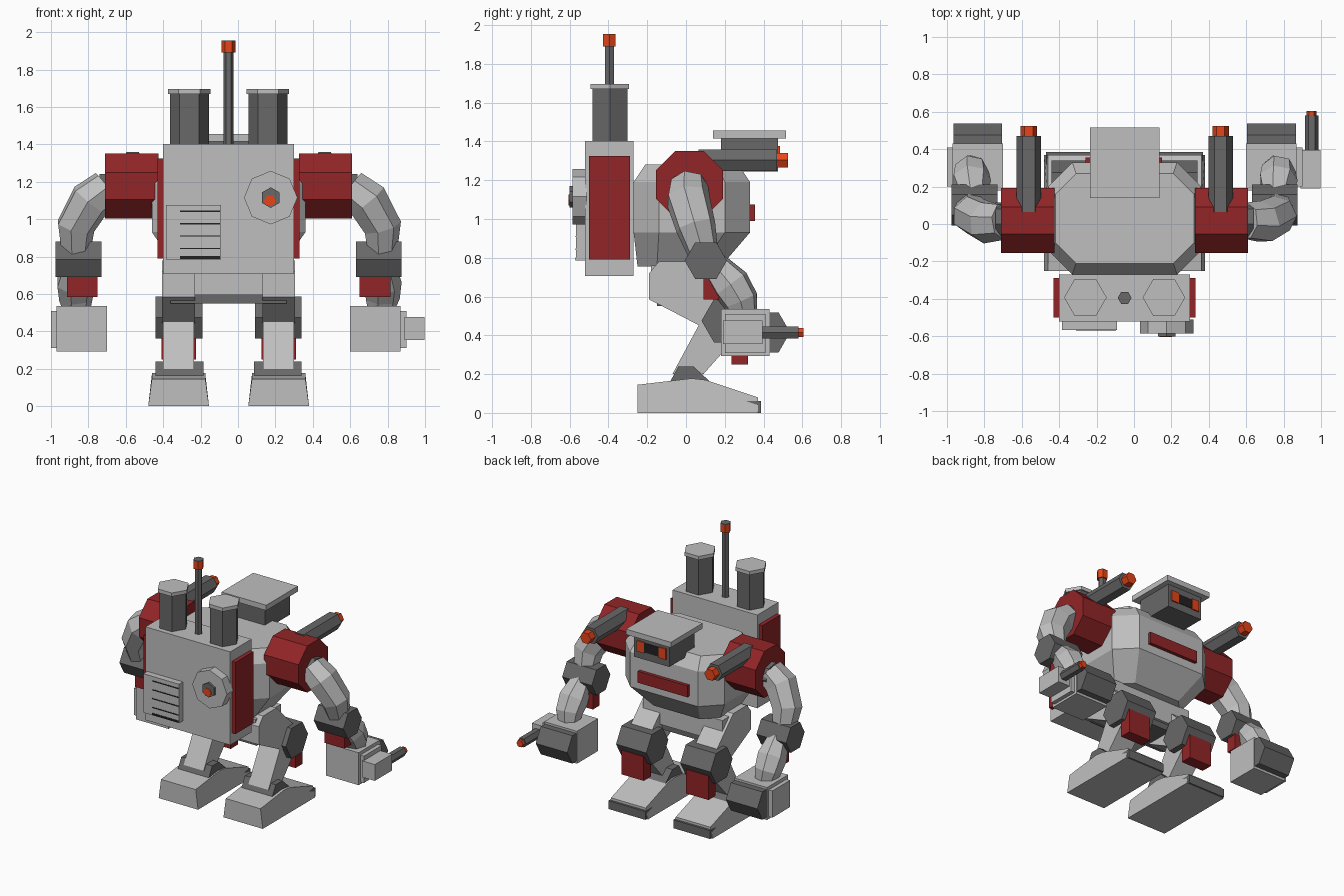
import bpy
import bmesh
from math import sin, cos, pi
from mathutils import Vector

cube = bpy.data.objects.get("Cube")
if cube:
    bpy.data.objects.remove(cube, do_unlink=True)

MID = -0.05  # symmetry axis of the body


def material(name, rgb):
    m = bpy.data.materials.new(name)
    m.use_nodes = True
    m.diffuse_color = (*rgb, 1)
    m.node_tree.nodes["Principled BSDF"].inputs["Base Color"].default_value = (*rgb, 1)
    return m


LIGHT = material("light grey", (0.52, 0.52, 0.52))
DARK = material("dark grey", (0.14, 0.14, 0.14))
RED = material("dark red", (0.29, 0.018, 0.02))
ORANGE = material("orange red", (0.8, 0.06, 0.01))
BLACK = material("black", (0.015, 0.015, 0.015))


def loft(name, rings, mat):
    """Skin equal-length rings of points and cap both ends."""
    bm = bmesh.new()
    loops = [[bm.verts.new(p) for p in ring] for ring in rings]
    for a, b in zip(loops, loops[1:]):
        for i in range(len(a)):
            j = (i + 1) % len(a)
            bm.faces.new((a[i], a[j], b[j], b[i]))
    bm.faces.new(loops[0])
    bm.faces.new(loops[-1])
    bmesh.ops.recalc_face_normals(bm, faces=bm.faces)
    mesh = bpy.data.meshes.new(name)
    bm.to_mesh(mesh)
    bm.free()
    mesh.materials.append(mat)
    obj = bpy.data.objects.new(name, mesh)
    bpy.context.collection.objects.link(obj)
    return obj


def box(name, x, y, z, mat):
    x, y, z = sorted(x), sorted(y), sorted(z)
    return loft(name, [[(x[0], y[0], h), (x[1], y[0], h), (x[1], y[1], h), (x[0], y[1], h)]
                       for h in z], mat)


def prism(name, axis, span, centre, r, sides, mat, turn=0.0):
    """Regular prism along an axis; centre holds the other two coordinates."""
    rings = []
    for t in span:
        ring = []
        for i in range(sides):
            a = 2 * pi * i / sides + turn
            p = [centre[0] + r * cos(a), centre[1] + r * sin(a)]
            p.insert("xyz".index(axis), t)
            ring.append(p)
        rings.append(ring)
    return loft(name, rings, mat)


def profile(name, x, pts, mat):
    """Side outline in y and z, extruded across x."""
    return loft(name, [[(t, *p) for p in pts] for t in x], mat)


def limb(name, stations, mat, sides=7):
    """Faceted limb through (point, radius) stations."""
    pts = [Vector(p) for p, r in stations]
    rings = []
    for i, (p, r) in enumerate(stations):
        d = (pts[min(i + 1, len(pts) - 1)] - pts[max(i - 1, 0)]).normalized()
        u = d.cross(Vector((0, 1, 0.3))).normalized()
        v = d.cross(u)
        rings.append([pts[i] + r * (u * cos(2 * pi * k / sides) + v * sin(2 * pi * k / sides))
                      for k in range(sides)])
    return loft(name, rings, mat)


def chamfered(z, hx, y0, y1, c):
    half = [(hx, y0 + c), (hx, y1 - c), (hx - c, y1)]
    right = [(hx - c, y0)] + half
    return [(MID + x, y, z) for x, y in right] + [(MID - x, y, z) for x, y in reversed(right)]


# Torso, chest panel and pelvis
loft("torso", [chamfered(0.755, 0.29, -0.25, 0.18, 0.1),
               chamfered(0.93, 0.41, -0.27, 0.33, 0.13),
               chamfered(1.19, 0.41, -0.27, 0.33, 0.13),
               chamfered(1.28, 0.37, -0.21, 0.27, 0.11)], LIGHT)
box("chest_panel", (-0.26, 0.15), (0.3, 0.355), (0.99, 1.075), RED)
box("pelvis", (-0.385, 0.27), (-0.18, 0.12), (0.595, 0.76), LIGHT)
box("pelvis_base", (-0.36, 0.26), (-0.15, 0.1), (0.55, 0.6), DARK)

# Head with roof slab, visor and eyes
box("head", (MID - 0.145, MID + 0.145), (0.18, 0.475), (1.245, 1.42), DARK)
box("head_roof", (MID - 0.185, MID + 0.185), (0.14, 0.515), (1.415, 1.455), LIGHT)
box("visor", (MID - 0.1, MID + 0.1), (0.475, 0.479), (1.3, 1.37), BLACK)

# Backpack with vent, hatch, chimneys and antenna
box("backpack", (-0.4, 0.3), (-0.52, -0.27), (0.707, 1.403), LIGHT)
box("vent", (-0.385, -0.09), (-0.567, -0.51), (0.785, 1.075), LIGHT)
for i in range(4):
    z = 0.84 + 0.066 * i
    box("vent_slot", (-0.31, -0.095), (-0.57, -0.566), (z, z + 0.007), BLACK)
box("vent_gap", (-0.31, -0.095), (-0.57, -0.566), (0.787, 0.802), BLACK)
prism("hatch", "y", (-0.585, -0.51), (0.175, 1.115), 0.143, 8, LIGHT)
prism("hatch_knob", "y", (-0.602, -0.58), (0.175, 1.115), 0.055, 6, DARK, pi / 6)
prism("hatch_lamp", "y", (-0.605, -0.6), (0.17, 1.098), 0.033, 6, ORANGE)
prism("antenna", "z", (1.4, 1.9), (MID, -0.395), 0.027, 6, DARK)
prism("antenna_tip", "z", (1.89, 1.95), (MID, -0.395), 0.037, 6, ORANGE)
prism("antenna_cap", "z", (1.95, 1.955), (MID, -0.395), 0.037, 6, DARK)

FOOT = [(-0.25, 0), (-0.25, 0.145), (0.03, 0.178), (0.1, 0.17), (0.37, 0.08), (0.37, 0)]
THIGH = [(-0.19, 0.72), (-0.14, 0.78), (0.02, 0.78), (0.25, 0.55), (0.2, 0.43),
         (0.07, 0.45), (-0.19, 0.585)]
SHIN = [(0.07, 0.46), (-0.07, 0.2), (0.09, 0.2), (0.25, 0.38), (0.23, 0.46)]
ANKLE = [(-0.08, 0.165), (-0.04, 0.238), (0.04, 0.238), (0.12, 0.165)]

for s, side in ((1, "left"), (-1, "right")):
    def across(a, b):
        return (MID + s * a, MID + s * b)

    def at(x, y, z):
        return (MID + s * x, y, z)

    box(side + "_eye", across(0.06, 0.12), (0.47, 0.484), (1.295, 1.375), ORANGE)
    box(side + "_backpack_plate", across(0.34, 0.38), (-0.5, -0.29), (0.79, 1.325), RED)
    stack = (MID + s * 0.21, -0.393)
    prism(side + "_chimney", "z", (1.4, 1.67), stack, 0.104, 6, DARK)
    prism(side + "_chimney_cap", "z", (1.67, 1.697), stack, 0.114, 6, LIGHT)

    # Shoulder and its gun
    prism(side + "_shoulder", "x", across(0.375, 0.66), (0.018, 1.178), 0.188, 8, RED, pi / 8)
    prism(side + "_shoulder_joint", "x", across(0.6, 0.69), (0.02, 1.15), 0.095, 7, DARK)
    gun = (MID + s * 0.513, 1.303)
    prism(side + "_gun", "y", (0.065, 0.47), gun, 0.065, 6, DARK)
    prism(side + "_gun_tip", "y", (0.46, 0.525), gun, 0.044, 6, ORANGE)

    # Arm
    limb(side + "_upper_arm", [(at(0.65, 0.015, 1.17), 0.1), (at(0.74, 0.01, 1.1), 0.115),
                               (at(0.82, 0.05, 0.96), 0.105), (at(0.82, 0.09, 0.82), 0.08)], LIGHT)
    prism(side + "_elbow", "x", across(0.68, 0.925), (0.102, 0.785), 0.109, 6, DARK)
    box(side + "_elbow_plate", across(0.7, 0.865), (0.09, 0.17), (0.585, 0.7), RED)
    limb(side + "_forearm", [(at(0.81, 0.13, 0.78), 0.07), (at(0.82, 0.23, 0.66), 0.105),
                             (at(0.82, 0.28, 0.58), 0.095), (at(0.81, 0.3, 0.5), 0.07)], LIGHT)
    box(side + "_hand", across(0.65, 0.92), (0.18, 0.43), (0.293, 0.535), LIGHT)
    box(side + "_hand_plate", across(0.91, 0.95), (0.2, 0.41), (0.31, 0.51), LIGHT)
    prism(side + "_fist", "x", across(0.655, 0.915), (0.417, 0.415), 0.12, 6, DARK)

    # Leg
    profile(side + "_thigh", across(0.18, 0.355), THIGH, LIGHT)
    prism(side + "_knee", "x", across(0.14, 0.39), (0.21, 0.475), 0.13, 6, DARK)
    box(side + "_knee_plate", across(0.175, 0.36), (0.235, 0.32), (0.25, 0.43), RED)
    profile(side + "_shin", across(0.185, 0.35), SHIN, LIGHT)
    profile(side + "_ankle", across(0.135, 0.39), ANKLE, DARK)
    foot = profile(side + "_foot", across(0.105, 0.43), FOOT, LIGHT)
    for v in foot.data.vertices:
        if v.co.z > 0.05:
            mid = MID + s * 0.2675
            v.co.x = mid + (v.co.x - mid) * 0.88
    box(side + "_toe", across(0.115, 0.42), (0.3, 0.386), (0, 0.062), DARK)

# Wrist gun on the left hand
box("wrist_gun_mount", (0.89, 0.997), (0.19, 0.395), (0.355, 0.477), LIGHT)
prism("wrist_gun", "y", (0.39, 0.58), (0.95, 0.415), 0.036, 6, DARK)
prism("wrist_gun_tip", "y", (0.58, 0.605), (0.95, 0.415), 0.027, 6, ORANGE)
